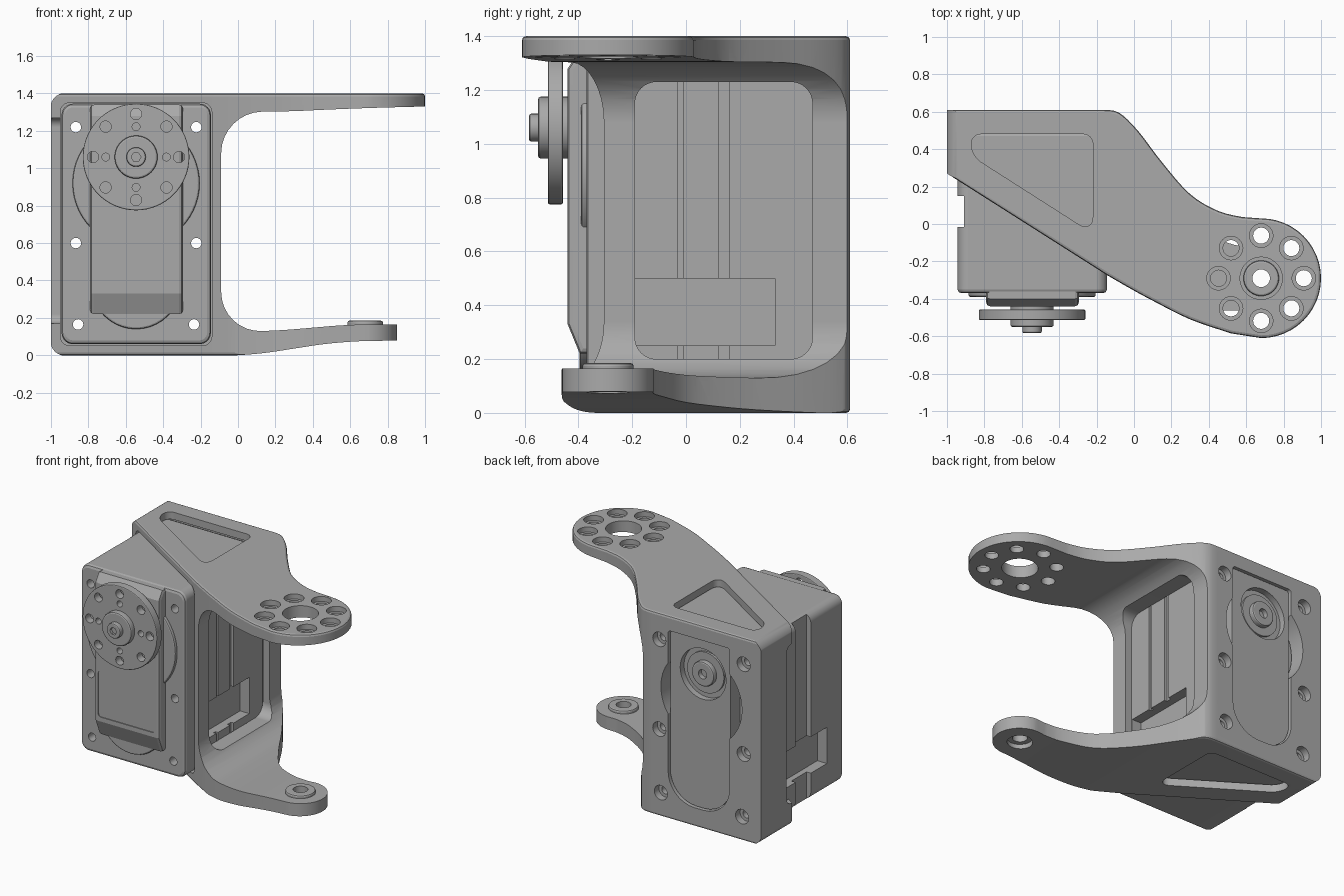
import bpy, bmesh, math
from mathutils import Vector
from mathutils.geometry import interpolate_bezier

if "Cube" in bpy.data.objects:
    bpy.data.objects.remove(bpy.data.objects["Cube"])

grey = bpy.data.materials.new("mid grey plastic")
grey.use_nodes = True
colour = (0.4, 0.4, 0.4, 1)
grey.diffuse_color = colour
grey.node_tree.nodes["Principled BSDF"].inputs["Base Color"].default_value = colour


def circle(u, v, r, n=40):
    return [(u + r * math.cos(math.tau * i / n), v + r * math.sin(math.tau * i / n)) for i in range(n)]


def arc(u, v, r, start, end, n=24):
    angles = [math.radians(start + (end - start) * i / n) for i in range(n + 1)]
    return [(u + r * math.cos(a), v + r * math.sin(a)) for a in angles]


def rounded(points):
    """Polygon from (u, v, corner length)."""
    out = []
    for i, (u, v, d) in enumerate(points):
        p = Vector((u, v))
        if d == 0:
            out.append((u, v))
            continue
        before = Vector(points[i - 1][:2])
        after = Vector(points[(i + 1) % len(points)][:2])
        a = p + (before - p).normalized() * d
        b = p + (after - p).normalized() * d
        curve = interpolate_bezier(a, a.lerp(p, 0.55), b.lerp(p, 0.55), b, 9)
        out += [(c[0], c[1]) for c in curve]
    return out


def rect(u0, u1, v0, v1, d=0):
    return rounded([(u0, v0, d), (u1, v0, d), (u1, v1, d), (u0, v1, d)])


def spline(points, steps=5):
    """Smooth open curve through the points."""
    p = [Vector(q) for q in points]
    p = [p[0]] + p + [p[-1]]
    out = []
    for i in range(1, len(p) - 2):
        a, b = p[i], p[i + 1]
        h0, h1 = a + (b - p[i - 1]) / 6, b - (p[i + 2] - a) / 6
        out += [(c[0], c[1]) for c in interpolate_bezier(a, h0, h1, b, steps)[:-1]]
    return out + [tuple(points[-1])]


def prism(name, loops, lo, hi, axis="y", bevel=0):
    """Extrude outlines along an axis, with optional rounded rims."""
    place = {"x": lambda u, v, w: (w, u, v), "y": lambda u, v, w: (u, w, v),
             "z": lambda u, v, w: (u, v, w)}[axis]
    bm = bmesh.new()
    rims = []
    for loop in loops:
        low = [bm.verts.new(place(u, v, lo)) for u, v in loop]
        high = [bm.verts.new(place(u, v, hi)) for u, v in loop]
        caps = [bm.faces.new(low), bm.faces.new(high)]
        for i in range(len(loop)):
            bm.faces.new((low[i - 1], low[i], high[i], high[i - 1]))
        rims += [e for f in caps for e in f.edges]
    bmesh.ops.recalc_face_normals(bm, faces=bm.faces)
    if bevel:
        bmesh.ops.bevel(bm, geom=rims, offset=bevel, segments=2, profile=0.5,
                        affect="EDGES", clamp_overlap=False)
    mesh = bpy.data.meshes.new(name)
    bm.to_mesh(mesh)
    bm.free()
    obj = bpy.data.objects.new(name, mesh)
    bpy.context.collection.objects.link(obj)
    mesh.materials.append(grey)
    return obj


def combine(obj, tool, operation="DIFFERENCE"):
    mod = obj.modifiers.new("combine", "BOOLEAN")
    mod.object, mod.operation, mod.solver = tool, operation, "EXACT"
    bpy.context.view_layer.objects.active = obj
    bpy.ops.object.modifier_apply(modifier=mod.name)
    bpy.data.objects.remove(tool)


def cut(obj, loops, lo, hi, axis="y"):
    combine(obj, prism("cutter", loops, lo, hi, axis))


PIVOT = (0.68, -0.29)
AXLE = (-0.545, 1.06)
SCREWS = [(AXLE[0] + s * dx, z) for s in (-1, 1) for dx, z in ((0.322, 1.22), (0.322, 0.6), (0.31, 0.165))]

# Bracket: plan outline crossed with the C-shaped front profile
plan = [(-1, 0.27), (-1, 0.61)]
plan += spline([(-0.16, 0.61), (-0.08, 0.595), (0.02, 0.5), (0.15, 0.33), (0.3, 0.16),
                (0.45, 0.07), (0.58, 0.037)])
plan += arc(*PIVOT, 0.32, 90, -90)
plan += spline([(0.52, -0.585), (0.3, -0.51), (0.1, -0.41), (-0.02, -0.345), (-0.14, -0.276)])
bracket = prism("bracket", [plan], 0, 1.4, "z", 0.015)

front = rounded([(-1.003, -0.003, 0.08), (-1.003, 1.403, 0.08), (1.1, 1.403, 0), (1.1, 1.333, 0),
                 (0.6, 1.32, 0.2), (0.3, 1.305, 0.05), (-0.09, 1.3, 0.22), (-0.09, 0.12, 0.22),
                 (0.25, 0.135, 0.05), (0.6, 0.165, 0.1), (0.95, 0.165, 0), (0.95, 0.08, 0),
                 (0.55, 0.075, 0.15), (0.05, -0.003, 0.15)])
combine(bracket, prism("profile", [front], -1, 1), "INTERSECT")

# Narrow the lower arm down to its small lug
trim = spline([(-0.1, 0.62), (-0.05, 0.56), (0.04, 0.42), (0.17, 0.2), (0.32, 0.0), (0.5, -0.1), (0.62, -0.123)])
trim += arc(*PIVOT, 0.17, 90, -90)
trim += spline([(0.55, -0.462), (0.35, -0.455), (0.15, -0.41), (-0.02, -0.345)])
trim += [(-0.02, -1), (1.3, -1), (1.3, 1), (-0.1, 1)]
cut(bracket, [trim], -0.2, 0.6, "z")
combine(bracket, prism("lug_boss", [circle(*PIVOT, 0.095)], 0.12, 0.185, "z", 0.01), "UNION")

# Bracket cavity, side window, open side, triangular openings and rear slot
cut(bracket, [rect(-0.95, -0.14, 0.052, 1.35, 0.05)], -1, 0.5)
cut(bracket, [rect(-0.19, 0.47, 0.2, 1.23, 0.08)], -0.3, 0, "x")
cut(bracket, [rect(-0.6, 0.33, 0.17, 1.27, 0.05)], -1.2, -0.9, "x")
triangle = rounded([(-0.87, 0.48, 0.05), (-0.22, 0.48, 0.05), (-0.22, -0.05, 0.09), (-0.87, 0.365, 0.06)])
cut(bracket, [triangle], -0.1, 1.5, "z")
slot = rounded([(-0.76, 0.13, 0.2), (-0.29, 0.13, 0.2), (-0.29, 1.3, 0.02), (-0.76, 1.3, 0.02)])
cut(bracket, [slot], 0.4, 0.8)
cut(bracket, [circle(AXLE[0], 0.9, 0.31)], 0.4, 0.8)

# Bracket screw holes and arm bores
cut(bracket, [circle(x, z, 0.028, 20) for x, z in SCREWS], 0.3, 0.8)
cut(bracket, [circle(x, z, 0.05, 24) for x, z in SCREWS], 0.56, 0.8)
ring = arc(*PIVOT, 0.228, 0, 315, 7)
cut(bracket, [circle(x, y, 0.043, 20) for x, y in ring] + [circle(*PIVOT, 0.113)], 1.2, 1.5, "z")
cut(bracket, [circle(x, y, 0.063, 24) for x, y in ring], 1.365, 1.5, "z")
cut(bracket, [circle(*PIVOT, 0.047, 24)], -0.1, 0.4, "z")
cut(bracket, [circle(*PIVOT, 0.08, 24)], -0.1, 0.105, "z")

# Motor case with side grooves, connector pockets and screw holes
case = prism("motor_case", [rect(-0.943, -0.145, 0.06, 1.345, 0.06)], -0.37, 0.49, "y", 0.02)
cut(case, [rect(-1.2, -0.91, -0.015, 0.15), rect(-0.165, 0.1, -0.03, -0.01),
           rect(-0.165, 0.1, 0.12, 0.16)], -0.1, 1.5, "z")
pocket = [rect(-0.19, 0.33, 0.25, 0.5)]
cut(case, pocket, -1.2, -0.87, "x")
cut(case, pocket, -0.215, 0.1, "x")
cut(case, [circle(x, z, 0.028, 20) for x, z in SCREWS], -0.6, 0.8)

# Front cover: round pads and a raised housing with a label recess
shoulder = prism("front_shoulder", [circle(AXLE[0], 0.92, 0.34, 56)], -0.39, -0.3, "y", 0.01)
cut(shoulder, [circle(x, z, 0.04, 20) for x, z in SCREWS], -0.6, 0)
prism("front_lower_pad", [circle(AXLE[0], 0.38, 0.24)], -0.395, -0.3, "y", 0.01)
side = [(-0.3, 0.22), (-0.395, 0.22), (-0.44, 0.33), (-0.44, 1.28), (-0.4, 1.34), (-0.3, 1.34)]
housing = prism("gear_housing", [side], -0.79, -0.295, "x", 0.02)
cut(housing, [rect(-0.76, -0.33, 0.36, 0.68, 0.02)], -0.6, -0.434)

# Output horn
prism("output_shaft", [circle(*AXLE, 0.115)], -0.47, -0.4)
horn = prism("output_horn", [circle(*AXLE, 0.285, 64)], -0.513, -0.458, "y", 0.006)
holes = [circle(x, z, 0.03, 20) for x, z in arc(*AXLE, 0.23, 0, 315, 7)]
holes += [circle(x, z, 0.021, 16) for x, z in arc(*AXLE, 0.162, 0, 270, 3)]
cut(horn, holes, -0.6, -0.4)
prism("horn_hub", [circle(*AXLE, 0.115)], -0.55, -0.5, "y", 0.01)
screw = prism("horn_screw", [circle(*AXLE, 0.052, 28)], -0.583, -0.52, "y", 0.008)
cut(screw, [circle(*AXLE, 0.026, 6)], -0.7, -0.565)

# Rear cover with the idler recess
rear = rounded([(-0.755, 0.135, 0.2), (-0.295, 0.135, 0.2), (-0.295, 1.295, 0.02), (-0.755, 1.295, 0.02)])
cover = prism("rear_cover", [rear], 0.42, 0.592)
cut(cover, [circle(*AXLE, 0.175)], 0.55, 0.8)
idler = prism("rear_idler", [circle(*AXLE, 0.085)], 0.5, 0.598, "y", 0.01)
cut(idler, [circle(*AXLE, 0.032, 20)], 0.56, 0.8)
prism("rear_idler_flange", [circle(*AXLE, 0.14)], 0.5, 0.565)

# Smooth the curved walls and keep flat faces flat
for obj in [o for o in bpy.context.collection.objects if o.type == "MESH"]:
    bpy.ops.object.select_all(action="DESELECT")
    obj.select_set(True)
    bpy.context.view_layer.objects.active = obj
    bpy.ops.object.shade_smooth_by_angle(angle=math.radians(20))
    obj.modifiers.new("even_shading", "WEIGHTED_NORMAL").keep_sharp = True
